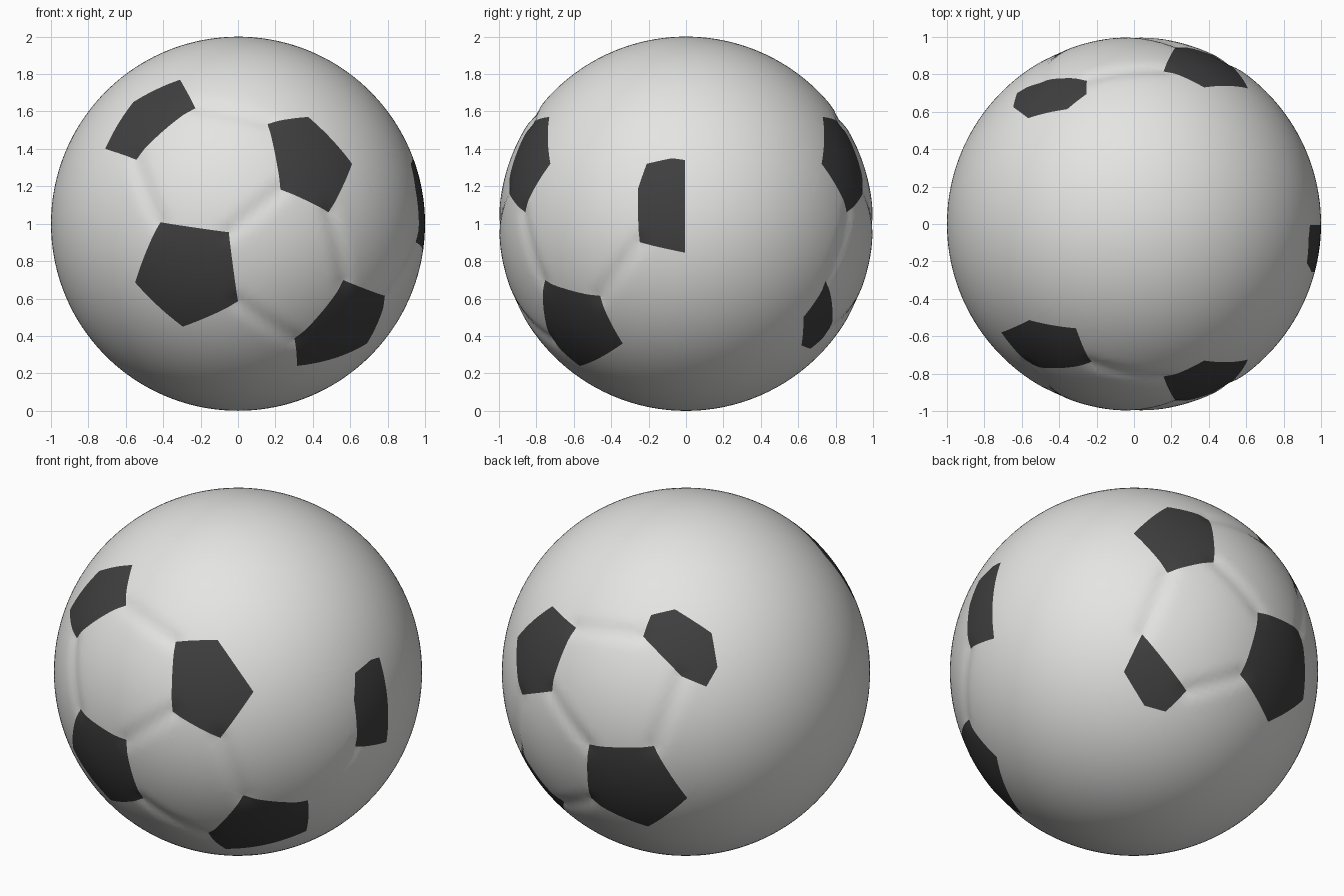
import bpy, bmesh, math
from mathutils import Vector

if "Cube" in bpy.data.objects:
    bpy.data.objects.remove(bpy.data.objects["Cube"])


def material(name, rgb):
    m = bpy.data.materials.new(name)
    m.diffuse_color = (*rgb, 1)
    m.use_nodes = True
    m.node_tree.nodes["Principled BSDF"].inputs["Base Color"].default_value = m.diffuse_color
    return m


def lift(points, axis, sign):
    """Turn flat outline points of one view into points on the unit sphere."""
    out = []
    for a, b in points:
        c = sign * math.sqrt(max(0.0, 1 - a * a - b * b))
        p = [a, b]
        p.insert(axis, c)
        out.append(Vector(p).normalized())
    return out


# Dark patch outlines, heights measured from the ball centre
lower_front = [(-.42, .008), (-.05, -.046), (0, -.42), (-.295, -.55), (-.55, -.314)]
upper_right = [(.16, .54), (.375, .571), (.61, .32), (.49, .062), (.23, .185)]
upper_left = [(-.55, .346), (-.71, .40), (-.56, .65), (-.31, .77), (-.23, .625)]
low_right = [(.57, -.305), (.795, -.39), (.69, -.64), (.316, -.76), (.306, -.62)]
side_half = [(-.21, .32), (-.075, .35), (-.005, .34), (-.005, -.155), (-.25, -.10), (-.257, .185)]
low_back = [(.756, -.31), (.777, -.405), (.777, -.566), (.665, -.668), (.617, -.65), (.627, -.5)]
upper_back = [(-.625, .70), (-.507, .764), (-.255, .775), (-.255, .694),
              (-.357, .614), (-.566, .566), (-.646, .625)]

patches = [lift(o, 1, s) for o in (lower_front, upper_right) for s in (-1, 1)]
patches += [lift(upper_left, 1, -1), lift(low_right, 1, -1), lift(side_half, 0, 1),
            lift(low_back, 0, 1), lift(upper_back, 2, 1)]


def centre(patch):
    return sum(patch, Vector()).normalized()


def edge_normals(patch):
    """Normals of the planes through the ball centre and each patch edge, facing outwards."""
    c = centre(patch)
    result = []
    for a, b in zip(patch, patch[1:] + patch[:1]):
        n = a.cross(b).normalized()
        result.append(-n if n.dot(c) > 0 else n)
    return result


# Ball body
bm = bmesh.new()
bmesh.ops.create_icosphere(bm, subdivisions=6, radius=1)

# Cut every patch outline into the surface
for patch in patches:
    c = centre(patch)
    reach = min(c.dot(p) for p in patch) - .04
    for n in edge_normals(patch):
        faces = [f for f in bm.faces if f.calc_center_median().normalized().dot(c) > reach]
        geom = list({e for f in faces for e in f.edges}) + list({v for f in faces for v in f.verts})
        bmesh.ops.bisect_plane(bm, geom=geom + faces, dist=1e-4, plane_co=(0, 0, 0), plane_no=n)

# Colour the faces that lie inside a patch
tests = [(centre(p), edge_normals(p)) for p in patches]
for f in bm.faces:
    m = f.calc_center_median()
    f.smooth = True
    f.material_index = int(any(c.dot(m) > .8 and all(n.dot(m) < 1e-5 for n in ns) for c, ns in tests))

# Seams running between the corners of neighbouring patches
seams = []
for i, p in enumerate(patches):
    for q in patches[i + 1:]:
        a, b = min(((a, b) for a in p for b in q), key=lambda ab: (ab[0] - ab[1]).length)
        if .1 < (a - b).length < .5:
            seams.append((a, b))

# Press shallow grooves along the seams
for v in bm.verts:
    d = 1.0
    for a, b in seams:
        ab = b - a
        t = max(0, min(1, (v.co - a).dot(ab) / ab.length_squared))
        d = min(d, (v.co - (a + ab * t).normalized()).length)
    v.co *= 1 - .012 * math.exp(-(d / .045) ** 2)
    v.co.z += 1

mesh = bpy.data.meshes.new("ball")
bm.to_mesh(mesh)
bm.free()
mesh.materials.append(material("light grey leather", (.78, .78, .77)))
mesh.materials.append(material("dark patch", (.05, .05, .05)))
ball = bpy.data.objects.new("ball", mesh)
bpy.context.collection.objects.link(ball)
